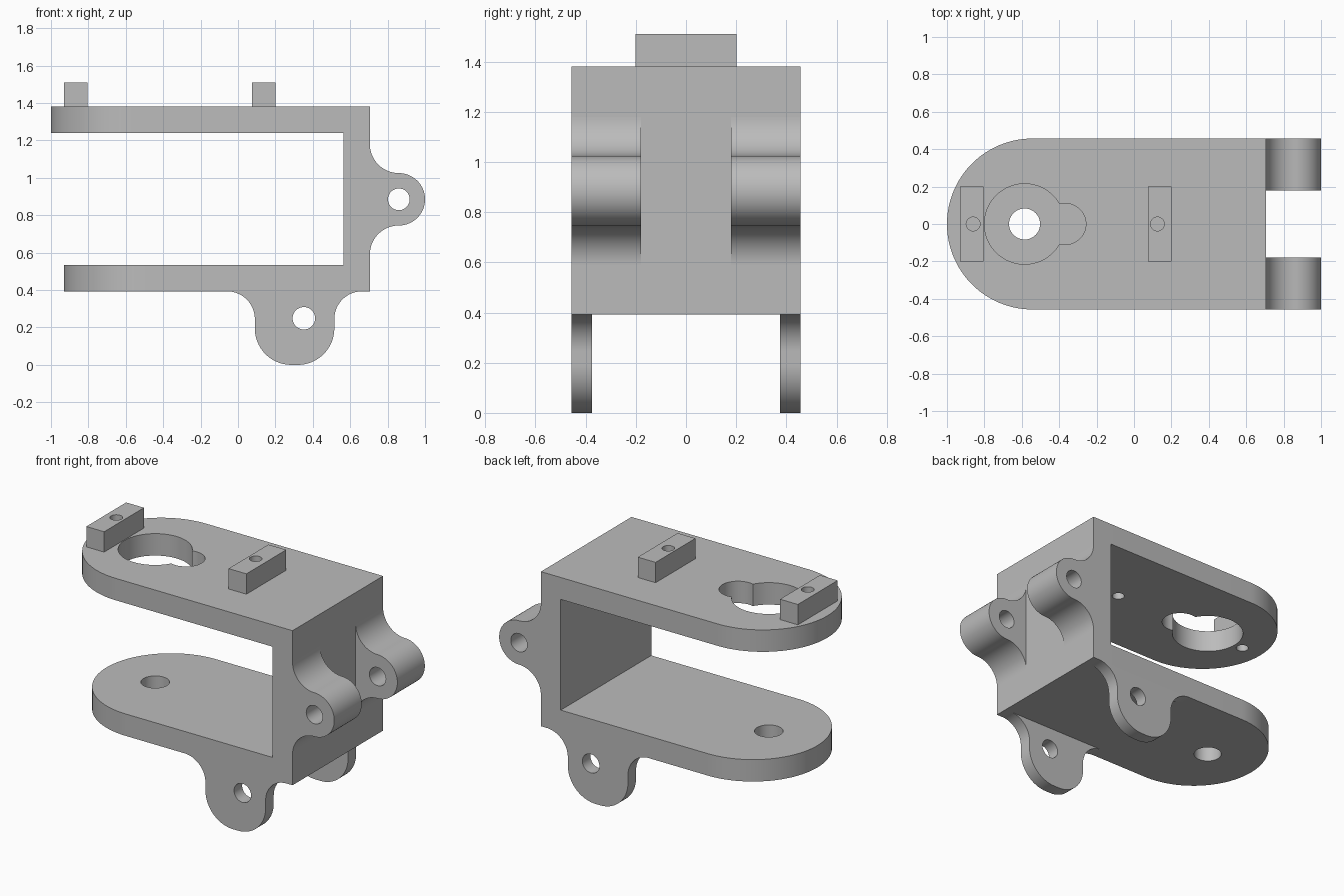
import bpy
import bmesh
import math
from mathutils import Matrix, Vector

cube = bpy.data.objects.get("Cube")
if cube:
    bpy.data.objects.remove(cube, do_unlink=True)

grey = bpy.data.materials.new("plain grey")
grey.use_nodes = True
colour = (0.5, 0.5, 0.5, 1)
grey.diffuse_color = colour
grey.node_tree.nodes["Principled BSDF"].inputs["Base Color"].default_value = colour


def arc(cx, cy, r, start, end, steps=24):
    """Points on an arc, angles in degrees."""
    angles = [math.radians(start + (end - start) * i / steps) for i in range(steps + 1)]
    return [(cx + r * math.cos(a), cy + r * math.sin(a)) for a in angles]


def circle(cx, cy, r):
    return arc(cx, cy, r, 0, 360, 48)[:-1]


def extrude(name, loops, low, high, along_y=False):
    """Solid from an outline and its holes, drawn in xy (or in xz, extruded along y)."""
    curve = bpy.data.curves.new(name, "CURVE")
    curve.dimensions = "2D"
    curve.fill_mode = "BOTH"
    curve.extrude = (high - low) / 2
    for loop in loops:
        spline = curve.splines.new("POLY")
        spline.points.add(len(loop) - 1)
        for point, (u, v) in zip(spline.points, loop):
            point.co = (u, v, 0, 1)
        spline.use_cyclic_u = True
    helper = bpy.data.objects.new(name + "_outline", curve)
    bpy.context.collection.objects.link(helper)
    bpy.context.view_layer.update()
    graph = bpy.context.evaluated_depsgraph_get()
    mesh = bpy.data.meshes.new_from_object(helper.evaluated_get(graph))
    bpy.data.objects.remove(helper, do_unlink=True)
    bpy.data.curves.remove(curve)

    middle = (low + high) / 2
    if along_y:
        place = Matrix.Translation(Vector((0, middle, 0))) @ Matrix.Rotation(math.pi / 2, 4, "X")
    else:
        place = Matrix.Translation(Vector((0, 0, middle)))
    bm = bmesh.new()
    bm.from_mesh(mesh)
    bm.transform(place)
    bmesh.ops.remove_doubles(bm, verts=bm.verts, dist=0.0002)
    bmesh.ops.recalc_face_normals(bm, faces=bm.faces)
    bm.to_mesh(mesh)
    bm.free()
    mesh.name = name
    mesh.materials.clear()
    mesh.materials.append(grey)
    part = bpy.data.objects.new(name, mesh)
    bpy.context.collection.objects.link(part)
    bpy.ops.object.select_all(action="DESELECT")
    part.select_set(True)
    bpy.context.view_layer.objects.active = part
    bpy.ops.object.shade_smooth_by_angle(angle=math.radians(30))
    return part


def rectangle(x0, x1, y0, y1):
    return [(x0, y0), (x1, y0), (x1, y1), (x0, y1)]


half = 0.457           # half width of the bracket
inner, outer = 0.565, 0.705   # faces of the upright wall
bottom, top, thick = 0.393, 1.38, 0.14
hole_x = -0.585
bar_holes = (-0.86, 0.125)


def tongue(tip):
    """Plate outline with one round end."""
    return [(inner, -half), (inner, half)] + arc(tip + half, 0, half, 90, 270, 64)


# Keyhole: a large circle opening into a smaller one on its right
big, small, small_x = 0.215, 0.11, -0.367
gap = small_x - hole_x
meet = (gap * gap + big * big - small * small) / (2 * gap)
rise = math.sqrt(big * big - meet * meet)
big_angle = math.degrees(math.atan2(rise, meet))
small_angle = math.degrees(math.atan2(rise, meet - gap))
keyhole = (arc(hole_x, 0, big, big_angle, 360 - big_angle, 48)
           + arc(small_x, 0, small, -small_angle, small_angle)[1:-1])

# Wall and the two plates
extrude("upright_wall", [rectangle(inner, outer, -half, half)], bottom, top)
extrude("upper_plate", [tongue(-1), keyhole] + [circle(x, 0, 0.037) for x in bar_holes],
        top - thick, top)
extrude("lower_plate", [tongue(-0.93), circle(hole_x, 0, 0.083)], bottom, bottom + thick)

# Drilled bars on the upper plate
for name, x in zip(("end_bar", "middle_bar"), (-0.868, 0.137)):
    hole = bar_holes[0] if x < 0 else bar_holes[1]
    extrude(name, [rectangle(x - 0.063, x + 0.063, -0.201, 0.201), circle(hole, 0, 0.037)],
            top, 1.51)

# Lug profiles, flared into the faces they stand on
ear_x, ear_z, ear_r = 0.86, 0.885, 0.14
flare = ear_x - outer
back_lug = (arc(ear_x, ear_z + ear_r + flare, flare, 180, 270)
            + arc(ear_x, ear_z, ear_r, 90, -90, 40)[1:-1]
            + arc(ear_x, ear_z - ear_r - flare, flare, 90, 180))
left, right, foot_r, fillet = 0.09, 0.515, 0.195, 0.148
foot_lug = (arc(left - fillet, bottom - fillet, fillet, 90, 0)
            + arc(left + foot_r, foot_r, foot_r, 180, 270)
            + arc(right - foot_r, foot_r, foot_r, 270, 360)
            + arc(right + fillet, bottom - fillet, fillet, 180, 90))

# Matching lugs on both sides
for side, sign in (("left", 1), ("right", -1)):
    x_axis_names = {"rear_lug_": (back_lug, circle(ear_x, ear_z, 0.058), 0.18),
                    "foot_lug_": (foot_lug, circle(0.352, 0.249, 0.06), 0.375)}
    for name, (outline, hole, start) in x_axis_names.items():
        low, high = sorted((sign * start, sign * half))
        extrude(name + side, [outline, hole], low, high, along_y=True)
